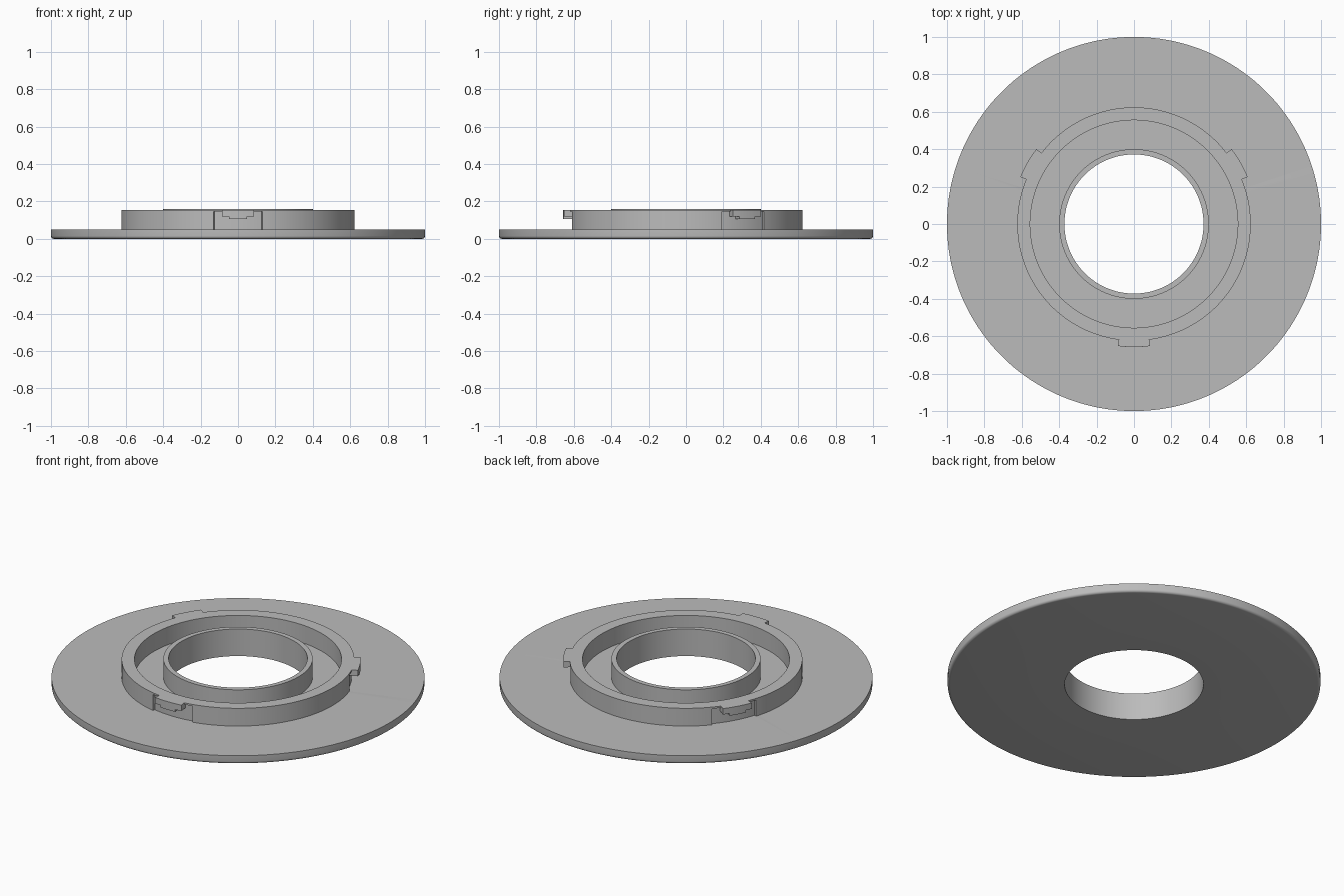
import bpy, bmesh, math

if "Cube" in bpy.data.objects:
    bpy.data.objects.remove(bpy.data.objects["Cube"])

grey = bpy.data.materials.new("plain_grey")
grey.diffuse_color = (0.5, 0.5, 0.5, 1)
grey.use_nodes = True
grey.node_tree.nodes["Principled BSDF"].inputs["Base Color"].default_value = grey.diffuse_color
TABS = (-90, 30, 150)      # directions of the three bayonet tabs, degrees
RECESS = 12                # half angle of the recess below each tab


def finish(bm, name):
    bmesh.ops.remove_doubles(bm, verts=bm.verts, dist=1e-5)
    bmesh.ops.recalc_face_normals(bm, faces=bm.faces)
    mesh = bpy.data.meshes.new(name)
    bm.to_mesh(mesh)
    bm.free()
    mesh.materials.append(grey)
    ob = bpy.data.objects.new(name, mesh)
    bpy.context.collection.objects.link(ob)
    bpy.ops.object.select_all(action='DESELECT')
    ob.select_set(True)
    bpy.context.view_layer.objects.active = ob
    bpy.ops.object.shade_smooth_by_angle(angle=math.radians(30))
    return ob


def lathe(bm, columns, closed):
    """Join (angle, profile) columns into a skin; cap the ends if open."""
    rings = []
    for deg, profile in columns:
        a = math.radians(deg)
        rings.append([bm.verts.new((r * math.cos(a), r * math.sin(a), z))
                      for r, z in profile])
    n = len(rings[0])
    for i in range(len(rings) if closed else len(rings) - 1):
        a, b = rings[i], rings[(i + 1) % len(rings)]
        for j in range(n):
            k = (j + 1) % n
            bm.faces.new((a[j], b[j], b[k], a[k]))
    if not closed:
        bm.faces.new(rings[0])
        bm.faces.new(rings[-1])


def flange_profile(wall):
    # rounded lower rim, flat flange, outer collar, channel, inner collar
    rim = [(0.985 + 0.015 * math.sin(t), 0.015 - 0.015 * math.cos(t))
           for t in (math.radians(18 * i) for i in range(6))]
    return [(0.372, 0)] + rim + [
        (1, 0.05), (wall, 0.05), (wall, 0.145), (0.624, 0.145), (0.624, 0.155),
        (0.555, 0.155), (0.555, 0.05), (0.4, 0.05), (0.4, 0.16), (0.372, 0.16)]


# Flange with both collars; the outer wall steps in below each tab
columns = []
for deg in range(-120, 240, 2):
    off = min(abs(deg - t) for t in TABS)
    plain, cut = (deg, flange_profile(0.624)), (deg, flange_profile(0.61))
    if off == RECESS:
        entering = any(t - deg == RECESS for t in TABS)
        columns += [plain, cut] if entering else [cut, plain]
    else:
        columns.append(cut if off < RECESS else plain)
bm = bmesh.new()
lathe(bm, columns, True)
finish(bm, "flange_and_collars")


def arc_block(name, mid, half, r0, r1, z0, z1):
    bm = bmesh.new()
    box = [(r0, z0), (r1, z0), (r1, z1), (r0, z1)]
    lathe(bm, [(mid + half * i / 4, box) for i in range(-4, 5)], False)
    finish(bm, name)


# Bayonet tabs with a deeper middle
for i, t in enumerate(TABS):
    arc_block(f"tab_{i + 1}", t, 7.5, 0.609, 0.658, 0.12, 0.155)
    arc_block(f"tab_catch_{i + 1}", t, 4.2, 0.609, 0.658, 0.107, 0.12)
